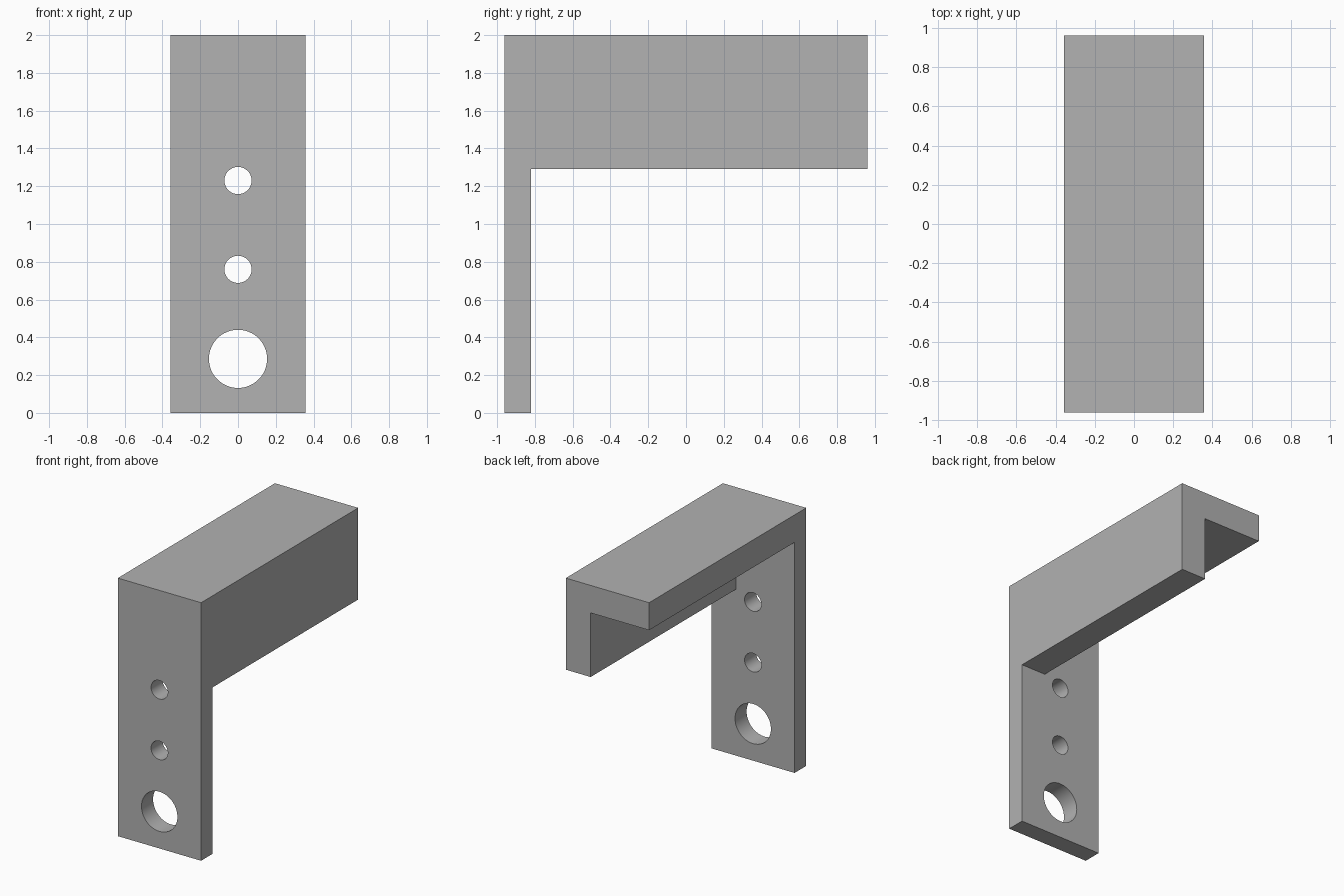
import bpy
import math

default = bpy.data.objects.get("Cube")
if default:
    bpy.data.objects.remove(default, do_unlink=True)

# Overall sizes
HALF_W, HALF_D, HEIGHT = 0.357, 0.962, 2.0
PLATE_BACK = -0.82      # rear face of the mounting plate
WALL_BOTTOM = 1.29      # lower edge of the side wall
THICK = 0.213           # side wall and top slab thickness
OVER = 0.3              # how far cutters overshoot

grey = bpy.data.materials.new("plain_grey")
grey.use_nodes = True
colour = (0.445, 0.445, 0.445, 1.0)
grey.diffuse_color = colour
grey.node_tree.nodes["Principled BSDF"].inputs["Base Color"].default_value = colour


def box(name, low, high):
    """Box between two opposite corners."""
    bpy.ops.mesh.primitive_cube_add(
        size=1, location=[(a + b) / 2 for a, b in zip(low, high)])
    obj = bpy.context.object
    obj.name = name
    obj.scale = [b - a for a, b in zip(low, high)]
    bpy.ops.object.transform_apply(location=True, rotation=False, scale=True)
    obj.data.materials.append(grey)
    return obj


def drill(name, z, radius):
    """Cylinder along y through the mounting plate."""
    bpy.ops.mesh.primitive_cylinder_add(
        vertices=64, radius=radius, depth=0.5,
        location=(0, (PLATE_BACK - HALF_D) / 2, z), rotation=(math.pi / 2, 0, 0))
    obj = bpy.context.object
    obj.name = name
    obj.data.materials.append(grey)
    return obj


# Solid block that the bracket is cut from
bracket = box("angle_bracket", (-HALF_W, -HALF_D, 0), (HALF_W, HALF_D, HEIGHT))

cutters = [
    # Space behind the plate, below the side wall
    box("lower_space", (-HALF_W - OVER, PLATE_BACK, -OVER),
        (HALF_W + OVER, HALF_D + OVER, WALL_BOTTOM)),
    # Space under the top slab, beside the side wall
    box("inner_space", (-HALF_W - OVER, PLATE_BACK, WALL_BOTTOM - OVER),
        (HALF_W - THICK, HALF_D + OVER, HEIGHT - THICK)),
    # Plate holes
    drill("upper_screw_hole", 1.23, 0.072),
    drill("lower_screw_hole", 0.76, 0.072),
    drill("large_hole", 0.286, 0.154),
]

bpy.ops.object.select_all(action="DESELECT")
bracket.select_set(True)
bpy.context.view_layer.objects.active = bracket
for cutter in cutters:
    cutter.hide_render = True
    cut = bracket.modifiers.new(cutter.name, "BOOLEAN")
    cut.operation = "DIFFERENCE"
    cut.solver = "EXACT"
    cut.object = cutter
    bpy.ops.object.modifier_apply(modifier=cut.name)
    bpy.data.objects.remove(cutter, do_unlink=True)

# Smooth hole walls, crisp edges elsewhere
bpy.ops.object.shade_smooth_by_angle(angle=math.radians(30))
